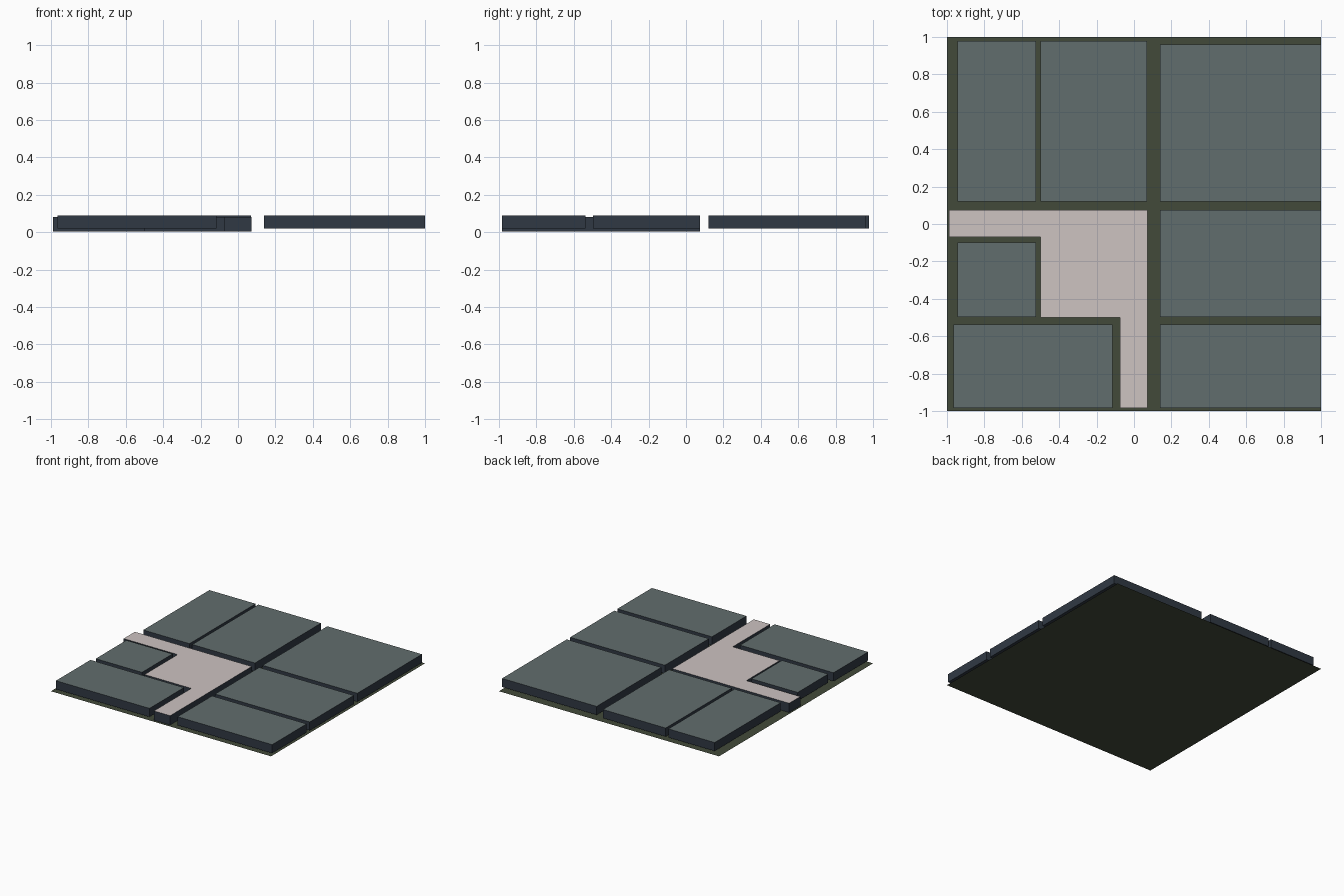
import bpy, bmesh

if "Cube" in bpy.data.objects:
    bpy.data.objects.remove(bpy.data.objects["Cube"])


def material(name, rgb):
    # sRGB 0-255 to linear diffuse colour
    lin = [((c / 255 + 0.055) / 1.055) ** 2.4 for c in rgb]
    m = bpy.data.materials.new(name)
    m.diffuse_color = (*lin, 1)
    m.use_nodes = True
    m.node_tree.nodes["Principled BSDF"].inputs["Base Color"].default_value = m.diffuse_color
    return m


SLATE = material("slate_grey_top", (97, 109, 109))
PALE = material("pale_paving", (205, 195, 193))
NAVY = material("dark_navy_side", (48, 57, 68))
OLIVE = material("dark_olive_ground", (66, 74, 58))


def slab(name, outline, z0, z1, top, side):
    """Extrude an outline from z0 to z1; faces looking up get the top colour."""
    bm = bmesh.new()
    face = bm.faces.new([bm.verts.new((x, y, z0)) for x, y in outline])
    if z1 > z0:
        geo = bmesh.ops.extrude_face_region(bm, geom=[face], use_keep_orig=True)["geom"]
        for v in geo:
            if isinstance(v, bmesh.types.BMVert):
                v.co.z = z1
        bmesh.ops.recalc_face_normals(bm, faces=bm.faces)
    bm.normal_update()
    for f in bm.faces:
        f.material_index = 0 if f.normal.z > 0.5 else 1
    mesh = bpy.data.meshes.new(name)
    bm.to_mesh(mesh)
    bm.free()
    mesh.materials.append(top)
    mesh.materials.append(side)
    ob = bpy.data.objects.new(name, mesh)
    bpy.context.collection.objects.link(ob)
    return ob


def rect(x0, x1, y0, y1):
    return [(x0, y0), (x1, y0), (x1, y1), (x0, y1)]


# Thin ground sheet
slab("ground_sheet", rect(-1, 1, -1, 1), 0, 0, OLIVE, OLIVE)

# Raised blocks around the path
blocks = {
    "back_left_block": (-0.945, -0.525, 0.12, 0.978),
    "back_middle_block": (-0.50, 0.07, 0.12, 0.978),
    "back_right_block": (0.14, 1.0, 0.12, 0.96),
    "middle_right_block": (0.14, 1.0, -0.497, 0.075),
    "front_right_block": (0.14, 1.0, -0.985, -0.537),
    "front_left_block": (-0.965, -0.115, -0.985, -0.537),
    "middle_left_block": (-0.945, -0.525, -0.497, -0.10),
}
for name, r in blocks.items():
    slab(name, rect(*r), 0.02, 0.09, SLATE, NAVY)

# Pale plaza with an arm to the left and an arm to the front
plaza = [(-0.99, -0.07), (-0.50, -0.07), (-0.50, -0.50), (-0.075, -0.50),
         (-0.075, -0.985), (0.073, -0.985), (0.073, 0.075), (-0.99, 0.075)]
slab("plaza_path", plaza, 0.004, 0.08, PALE, NAVY)
